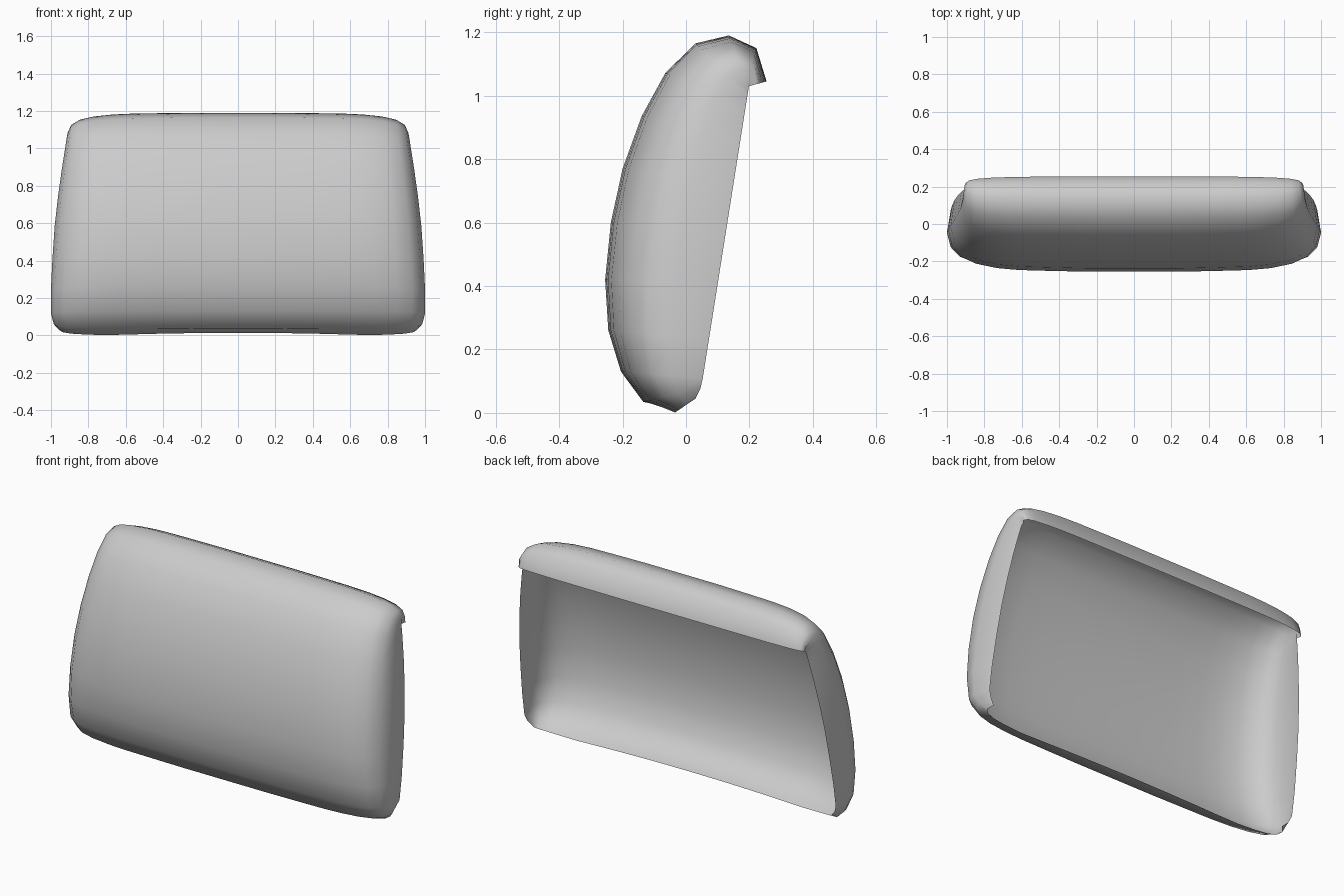
import bpy, bmesh
from mathutils import Vector

if "Cube" in bpy.data.objects:
    bpy.data.objects.remove(bpy.data.objects["Cube"])

# Centre profile (y, z), from the bottom lip over the front to the top rear lip
profile = [(-.038, .014), (-.135, .035), (-.205, .13), (-.245, .26), (-.255, .42),
           (-.237, .60), (-.20, .77), (-.14, .935), (-.065, 1.072), (.03, 1.165),
           (.135, 1.19), (.222, 1.15), (.254, 1.045)]
# Rear edge of the side panel (y, z), one point per profile row
rear_edge = [(.03, .045), (.045, .075)]
for z in (.11, .24, .41, .58, .73, .86, .95, 1.0, 1.02, 1.03, 1.03):
    rear_edge.append((.053 + (z - .11) * .158, z))
# Half width of every row
width = [.955, .985, 1.0, 1.0, .992, .98, .962, .942, .925, .915, .91, .905, .90]
# Cross-section columns: (fraction of half width, blend from profile to rear edge)
columns = [(0, 0), (.25, 0), (.45, .012), (.62, .025), (.74, .055), (.85, .12),
           (.93, .22), (.98, .38), (1.0, .62), (.98, 1.0)]

# Half shell as a grid, open at the back
bm = bmesh.new()
grid = []
for i, (p, q, w) in enumerate(zip(profile, rear_edge, width)):
    row = []
    for f, b in columns:
        pos = Vector(p).lerp(Vector(q), b)
        if i == 0:  # gentle arch along the bottom lip
            pos.y -= .015 * min(1, (f / .74) ** 2) * (1 - b)
        row.append(bm.verts.new((f * w, pos.x, max(pos.y, 0))))
    grid.append(row)
for r0, r1 in zip(grid, grid[1:]):
    for j in range(len(columns) - 1):
        bm.faces.new((r0[j], r0[j + 1], r1[j + 1], r1[j]))
bmesh.ops.remove_doubles(bm, verts=bm.verts, dist=.0005)
for face in bm.faces:
    face.smooth = True

mesh = bpy.data.meshes.new("backrest_shell")
bm.to_mesh(mesh)
bm.free()
shell = bpy.data.objects.new("backrest_shell", mesh)
bpy.context.collection.objects.link(shell)

# Left half
mirror = shell.modifiers.new("mirror", 'MIRROR')
mirror.use_axis[0] = True
mirror.use_clip = True
